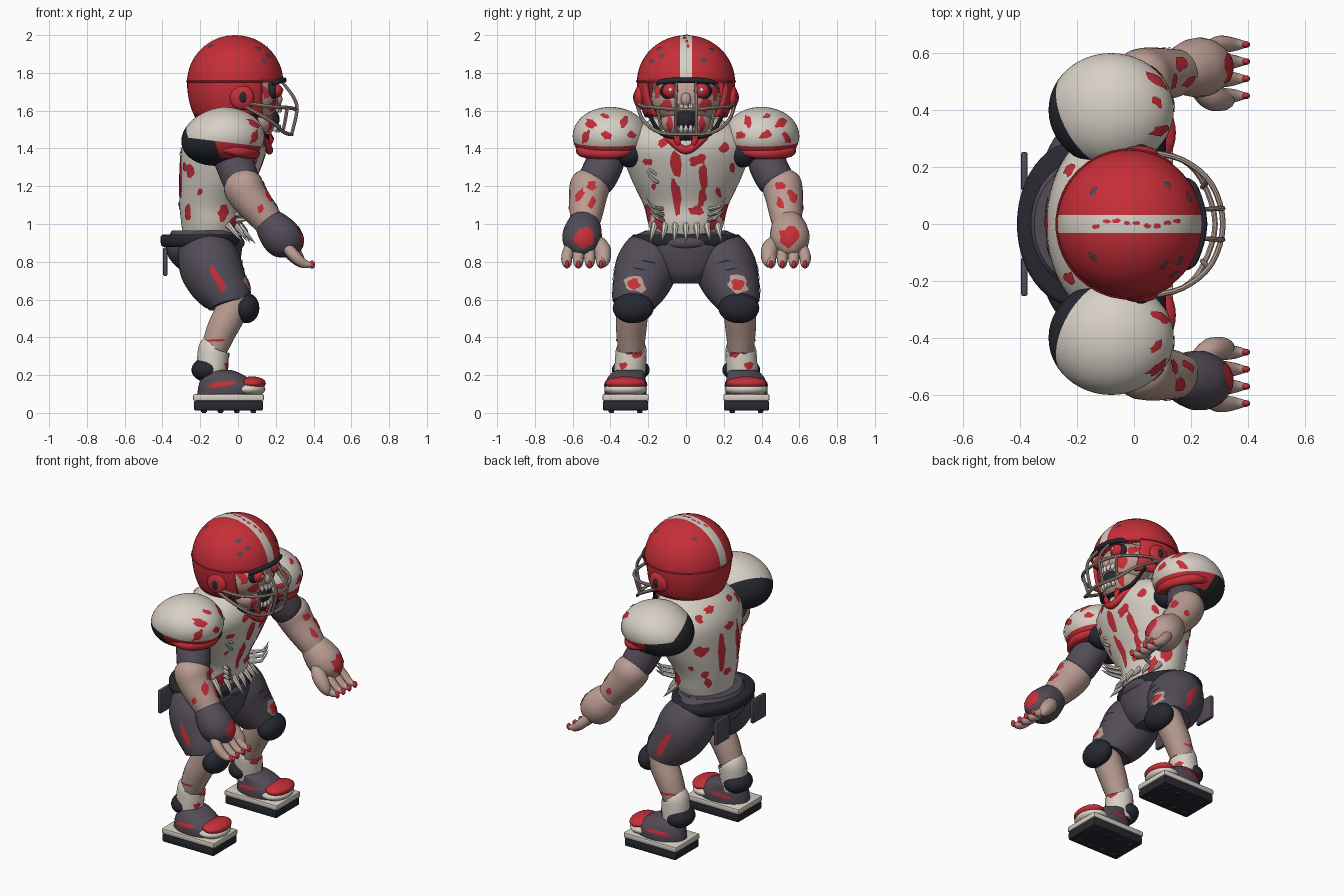
import bpy, bmesh, math, random
from mathutils import Vector, Matrix
from mathutils.bvhtree import BVHTree

random.seed(7)
MATS = {}
for mat_name, rgb in {"red": (0.57, 0.028, 0.04), "off_white": (0.68, 0.63, 0.56), "flesh": (0.49, 0.335, 0.29),
                      "charcoal": (0.085, 0.072, 0.094), "black": (0.02, 0.022, 0.03),
                      "bone": (0.46, 0.35, 0.30)}.items():
    MATS[mat_name] = bpy.data.materials.new(mat_name)
    MATS[mat_name].diffuse_color = (*rgb, 1)
TREES = {}


def finish(name, bm, *colors):
    bmesh.ops.recalc_face_normals(bm, faces=bm.faces)
    for f in bm.faces:
        f.smooth = True
    for e in bm.edges:
        e.smooth = e.calc_face_angle(0) < 0.75
    TREES[name] = BVHTree.FromBMesh(bm)
    me = bpy.data.meshes.new(name)
    bm.to_mesh(me)
    bm.free()
    ob = bpy.data.objects.new(name, me)
    bpy.context.collection.objects.link(ob)
    for c in colors:
        me.materials.append(MATS[c])
    return ob


def spline(rows, n=4):
    """Smooth interpolation through rows of numbers."""
    p = [rows[0]] + list(rows) + [rows[-1]]
    out = []
    for i in range(1, len(p) - 2):
        for k in range(n):
            t = k / n
            out.append([0.5 * (2*b + (c-a)*t + (2*a-5*b+4*c-d)*t*t + (3*b-a-3*c+d)*t**3)
                        for a, b, c, d in zip(p[i-1], p[i], p[i+1], p[i+2])])
    return out + [list(rows[-1])]


def skin(name, rings, color):
    bm = bmesh.new()
    vs = [[bm.verts.new(v) for v in r] for r in rings]
    n = len(rings[0])
    for a, b in zip(vs, vs[1:]):
        for j in range(n):
            bm.faces.new((a[j], a[(j+1) % n], b[(j+1) % n], b[j]))
    bm.faces.new(vs[0])
    bm.faces.new(vs[-1])
    return finish(name, bm, color)


def tube(name, path, color, sides=20, n=4):
    """Round limb along points of x, y, z, radius."""
    pts = spline(path, n)
    P = [Vector(p[:3]) for p in pts]
    rings, prev, u = [], None, None
    for i, p in enumerate(P):
        t = (P[min(i+1, len(P)-1)] - P[max(i-1, 0)]).normalized()
        u = t.orthogonal().normalized() if prev is None else prev.rotation_difference(t) @ u
        prev, w, r = t, t.cross(u), max(pts[i][3], 0.001)
        rings.append([p + r * (math.cos(a) * u + math.sin(a) * w)
                      for a in (j * math.tau / sides for j in range(sides))])
    return skin(name, rings, color)


def loft(name, rows, color, sides=48, n=4):
    """Stack of ellipses: z, centre x, centre y, radius x, radius y."""
    return skin(name, [[(cx + rx * math.cos(j * math.tau / sides), cy + ry * math.sin(j * math.tau / sides), z)
                        for j in range(sides)] for z, cx, cy, rx, ry in spline(rows, n)], color)


def ball_mesh(c, r, seg=28):
    bm = bmesh.new()
    bmesh.ops.create_uvsphere(bm, u_segments=seg, v_segments=seg * 2 // 3, radius=1)
    bmesh.ops.transform(bm, matrix=Matrix.Translation(c) @ Matrix.Diagonal((*r, 1)), verts=bm.verts)
    return bm


def ball(name, c, r, color, seg=28):
    return finish(name, ball_mesh(c, r, seg), color)


def cut(bm, co, no):
    bmesh.ops.bisect_plane(bm, geom=bm.verts[:] + bm.edges[:] + bm.faces[:], plane_co=co, plane_no=no)


def box(name, c, size, color, bevel=0.01):
    bm = bmesh.new()
    bmesh.ops.create_cube(bm, size=1)
    bmesh.ops.transform(bm, matrix=Matrix.Translation(c) @ Matrix.Diagonal((*size, 1)), verts=bm.verts)
    bmesh.ops.bevel(bm, geom=bm.edges[:], offset=bevel, segments=2, affect='EDGES', profile=0.5)
    return finish(name, bm, color)


def patch(target, at, d, w, h, tilt=0.0, color="red", lift=0.004):
    """Ragged thin stain laid on the surface of a part."""
    d = Vector(d).normalized()
    u = (Vector((0, 0, 1)).cross(d) if abs(d.z) < 0.95 else Vector((1, 0, 0))).normalized()
    v = d.cross(u)
    u, v = math.cos(tilt)*u + math.sin(tilt)*v, math.cos(tilt)*v - math.sin(tilt)*u
    n, bm, rings = 12, bmesh.new(), []
    rad = [random.uniform(0.65, 1.15) for _ in range(n)]
    for k in (0.02, 0.35, 0.7, 1):
        ring = []
        for j in range(n):
            a = j * math.tau / n
            p = Vector(at) + k * rad[j] * (w * math.cos(a) * u + h * math.sin(a) * v)
            hit, nor, _, _ = TREES[target].ray_cast(p + d, -d)
            ring.append(bm.verts.new(hit + lift * (nor if nor.dot(d) > 0 else -nor)) if hit else None)
        rings.append(ring)
    for a, b in zip(rings, rings[1:]):
        for j in range(n):
            q = (a[j], a[(j+1) % n], b[(j+1) % n], b[j])
            if all(q):
                bm.faces.new(q)
    finish(target + "_stain", bm, color)


# Helmet shell with centre stripe and face opening
C = Vector((-0.015, 0, 1.75))
bm = ball_mesh(C, (0.255, 0.26, 0.25), 48)
for v in bm.verts:
    if v.co.z < C.z:
        v.co.z = C.z + (v.co.z - C.z) * 1.35
for s in (1, -1):
    cut(bm, (0, 0.032 * s, 0), (0, 1, 0))
cut(bm, (0, 0, 1.565), (0, 0, 1))
cut(bm, (0.13, 0, 0), (1, 0, 0))
kill = [f for f in bm.faces if (m := f.calc_center_median()).z < 1.565 or (m.x > 0.13 and m.z < 1.75)]
bmesh.ops.delete(bm, geom=kill, context='FACES')
for f in bm.faces:
    m = f.calc_center_median()
    f.material_index = int(abs(m.y) < 0.032 and m.z > 1.75)
helmet = finish("helmet", bm, "red", "off_white")
sol = helmet.modifiers.new("thickness", 'SOLIDIFY')
sol.thickness, sol.offset = 0.02, -1
arc = [math.radians(a) for a in range(55, 306, 10)]
tube("helmet_seam", [(C.x + 0.256*math.cos(a), 0.261*math.sin(a), 1.755, 0.005) for a in arc], "red", 8, 1)
tube("helmet_brim", [(0.185, -0.155, 1.74, 0.009), (0.215, -0.12, 1.755, 0.014), (0.243, 0, 1.762, 0.015),
                     (0.215, 0.12, 1.755, 0.014), (0.185, 0.155, 1.74, 0.009)], "black", 10)
for x, y, z in ((0.1, 0.12, 1.9), (0.15, -0.12, 1.88), (-0.15, 0.12, 1.95), (-0.15, -0.12, 1.95),
                (0.12, -0.16, 1.85), (0.16, 0.08, 1.85), (0.1, -0.14, 1.92)):
    patch("helmet", (x, y, z), Vector((x, y, z)) - C, 0.02, 0.015, color="charcoal")
for i in range(9):
    patch("helmet", (-0.13 + 0.035*i, random.uniform(-.012, .012), 2), (0, 0, 1), 0.015, 0.009)

# Head and face
ball("head", (-0.03, 0, 1.69), (0.17, 0.18, 0.17), "flesh")
ball("face", (0.06, 0, 1.665), (0.155, 0.185, 0.15), "flesh")
ball("jaw", (0.09, 0, 1.535), (0.11, 0.135, 0.085), "flesh")
ball("mouth", (0.175, 0, 1.555), (0.045, 0.06, 0.055), "black")
ball("nose", (0.21, 0, 1.66), (0.025, 0.028, 0.035), "flesh")
tube("neck", [(-0.05, 0, 1.42, 0.14), (0.0, 0, 1.5, 0.12), (0.03, 0, 1.6, 0.11)], "flesh")
for i in range(5):
    y = -0.05 + 0.025 * i
    x = 0.222 - 6 * y * y
    tube("upper_tooth", [(x-.01, y, 1.63, .013), (x, y, 1.61, .013), (x+.002, y, 1.59, .004)], "off_white", 8, 2)
    tube("lower_tooth", [(x-.015, y, 1.49, .013), (x-.005, y, 1.508, .012), (x, y, 1.526, .004)], "off_white", 8, 2)
for s in (1, -1):
    ball("eye_socket", (0.18, .083*s, 1.705), (0.03, 0.055, 0.048), "black", 20)
    ball("eye", (0.195, .083*s, 1.705), (0.042, 0.042, 0.04), "red", 20)
    ball("pupil", (0.233, .083*s, 1.71), (0.007, 0.011, 0.011), "off_white", 12)
    patch("face", (0, .1*s, 1.63), (1, 0, 0), 0.035, 0.035)
    patch("face", (0, .15*s, 1.7), (1, 0, 0), 0.018, 0.045)
    patch("jaw", (0, .085*s, 1.53), (1, 0, 0), 0.02, 0.045)
    # Ear cups and face cage
    ball("ear_cup", (0.02, .245*s, 1.67), (0.065, 0.03, 0.065), "red")
    ball("ear_hole", (0.025, .262*s, 1.67), (0.026, 0.018, 0.036), "black", 16)
    tube("cage_post", [(0.235, .05*s, 1.75, .008), (0.295, .055*s, 1.67, .009), (0.312, .055*s, 1.6, .009),
                       (0.285, .055*s, 1.48, .009)], "bone", 8, 3)
    tube("cage_side", [(0.26, .15*s, 1.61, .009), (0.25, .14*s, 1.55, .009), (0.24, .13*s, 1.5, .009)], "bone", 8, 2)
    tube("chin_strap", [(0.08, .2*s, 1.59, .01), (0.13, .13*s, 1.48, .012), (0.18, 0, 1.452, .012)], "black", 8)
    tube("chin_drip", [(.16, .05*s, 1.47, .02), (.17, .045*s, 1.44, .018), (.16, .04*s, 1.4, .004)], "red", 8, 2)
for name, z0, z1, xf in (("cage_upper_bar", 1.64, 1.605, 0.312), ("cage_lower_bar", 1.62, 1.475, 0.285)):
    half = [(0.04, .255, z0, .01), (0.17, .225, (z0+z1)/2, .01), (xf-.04, .14, z1+.01, .01)]
    tube(name, half + [(xf, 0, z1, .01)] + [(x, -y, z, r) for x, y, z, r in half[::-1]], "bone", 8)

# Jersey, collar and stains
loft("jersey", [(.92, -.15, 0, .14, .17), (1.0, -.14, 0, .16, .2), (1.1, -.14, 0, .17, .225), (1.25, -.105, 0, .205, .295),
                (1.4, -.075, 0, .225, .34), (1.5, -.06, 0, .19, .28), (1.56, -.05, 0, .13, .17)], "off_white", 56)
tube("collar", [(0.06, -.16, 1.5, .014), (0.13, -.09, 1.45, .02), (0.165, 0, 1.39, .022),
                (0.13, .09, 1.45, .02), (0.06, .16, 1.5, .014)], "red", 12)
for y, z, w, h, t in ((-.055, 1.32, .03, .075, .1), (-.05, 1.13, .025, .12, .1), (.06, 1.34, .05, .028, .3), (.09, 1.24, .025, .09, .1),
                      (.06, 1.07, .045, .03, -.3), (.085, 1.14, .025, .05, -.2), (-.2, 1.33, .03, .02, 0),
                      (.2, 1.4, .035, .03, .5), (-.17, 1.2, .015, .02, 0), (.17, 1.17, .014, .03, .3), (-.12, 1.43, .04, .025, .4),
                      (.24, 1.3, .015, .03, 0), (-.13, 1.02, .02, .03, 0), (.14, 1.0, .015, .03, 0)):
    patch("jersey", (0, y, z), (1, 0, 0), w, h, t)
for y, z, w, h in ((-.09, 1.26, .03, .12), (.07, 1.24, .03, .13), (.02, 1.1, .04, .025), (0, 1.38, .05, .025),
                   (-.16, 1.3, .025, .03), (.17, 1.12, .02, .03), (-.14, 1.05, .025, .03)):
    patch("jersey", (0, y, z), (-1, 0, 0), w, h)
for s in (1, -1):
    patch("jersey", (-.2, .1*s, 1.47), (-1, 0, 1), .04, .025)
    patch("jersey", (-.2, .19*s, 1.45), (-1, 0, 1), .025, .035)
    for x, z, w, h in ((-.25, 1.28, .028, .035), (-.26, 1.06, .015, .045), (-.08, 1.06, .03, .05), (-.03, 1.0, .02, .05), (-.2, 1.17, .015, .02)):
        patch("jersey", (x, 0, z), (0, s, 0), w, h)

# Torn threads on the jersey
for i in range(7):
    y = -0.165 + 0.055 * i
    x = -0.14 + 0.16 * math.sqrt(max(0, 1 - (y / 0.21)**2))
    tube("hem_thread", [(x-.015, y, 1.0, .018), (x+.02, y*1.06, .96, .014),
                        (x+random.uniform(.04, .08), y*1.15, random.uniform(.89, .92), .001)], "off_white", 7, 2)
for s in (1, -1):
    for k in range(3):
        tube("side_thread", [(-.02, .12*s, 1.02+.03*k, .013), (0.06, (.15+.01*k)*s, 1.03+.03*k, .01),
                             (0.07, .21*s, 1.08+.03*k, .001)], "off_white", 7, 2)
for k in range(2):
    tube("rib_thread", [(0.06, -.15, 1.22+.04*k, .01), (0.075, -.18, 1.24+.04*k, .009), (0.04, -.22, 1.3+.02*k, .001)], "off_white", 7, 2)

# Pelvis, belt
loft("pelvis", [(.685, -.12, 0, .07, .09), (.74, -.145, 0, .14, .16), (.82, -.175, 0, .19, .23),
                (.9, -.18, 0, .2, .25), (.965, -.18, 0, .17, .21)], "charcoal")
loft("belt", [(.878, -.195, 0, .195, .27), (.888, -.195, 0, .212, .288), (.932, -.195, 0, .216, .292), (.945, -.195, 0, .2, .275)], "black", 48, 2)
ball("waist_front", (-.05, 0, .9), (.085, .13, .05), "charcoal")

for s in (1, -1):
    def M(*rows):
        return [(x, y * s, z, r) for x, y, z, r in rows]
    # Shoulder pad with red front trim and black rear underside
    bm = ball_mesh((-.08, .4*s, 1.465), (.22, .2, .155), 48)
    for v in bm.verts:
        v.co.z += 0.12 * min(0, v.co.x + .08)
    for co, no in (((0, 0, 1.425), (0.12, 0, 1)), ((0, 0, 1.35), (0, 0, 1)), ((-.11, 0, 1.4), (1, 0, .3)),
                   ((-.2, .4*s, 1.46), (1, .6*s, 1))):
        cut(bm, co, no)
    for f in bm.faces:
        m = f.calc_center_median()
        low = m.z < 1.425 - 0.12 * m.x
        back = (m.x + .11) + .3 * (m.z - 1.4) < 0
        rear = (m.x + .2) + .6 * (abs(m.y) - .4) + (m.z - 1.46) < 0
        f.material_index = 2 if (low and back) or (rear and back) or m.z < 1.35 else int(low)
    finish("shoulder_pad", bm, "off_white", "red", "black")
    ball("armpit", (-.01, .3*s, 1.375), (.09, .08, .075), "black", 20)
    tube("sleeve_trim", M((-.1, .56, 1.4, .012), (0, .55, 1.385, .03), (.07, .47, 1.375, .03), (.085, .38, 1.375, .03),
                          (.05, .29, 1.385, .02)), "red", 12)
    for y, z, w, h in ((.33, 1.54, .022, .035), (.42, 1.47, .035, .025), (.5, 1.53, .033, .024), (.53, 1.46, .018, .04),
                       (.29, 1.47, .028, .022), (.43, 1.57, .025, .012)):
        patch("shoulder_pad", (0, y*s, z), (1, 0, 0), w, h, s * .4)
    # Arm
    tube("sleeve", M((-.07, .4, 1.42, .09), (-.02, .43, 1.32, .1), (.02, .48, 1.22, .095), (.03, .49, 1.2, .06)), "charcoal")
    tube("forearm", M((.0, .48, 1.26, .05), (.02, .505, 1.215, .103), (.06, .52, 1.14, .1), (.14, .53, 1.04, .085), (.19, .54, .97, .07)), "flesh")
    for y, z, w, h in ((.5, 1.16, .025, .03), (.56, 1.1, .022, .045), (.5, 1.05, .02, .045)):
        patch("forearm", (0, y*s, z), (1, 0, .3), w, h, s * .3)
    patch("forearm", (.12, 0, 1.08), (0, s, 0), .02, .025)
    # Hand, one gloved and one bare
    skin_color = "flesh" if s > 0 else "charcoal"
    tube("hand", M((.15, .53, 1.03, .07), (.18, .54, .99, .092), (.23, .55, .93, .105), (.28, .55, .88, .085), (.31, .55, .84, .03)), skin_color)
    patch("hand", (.3, .545*s, .93), (1, 0, 0), .055, .06)
    for y in (.45, .51, .57, .63):
        b = .54 + (y - .54) * .75
        tube("finger", M((.25, b, .89, .03), (.3, y, .83, .031), (.35, y, .79, .024), (.39, y, .785, .012)), "flesh", 12)
        ball("nail", (.392, y*s, .785), (.016, .012, .022), "red", 12)
    tube("thumb", M((.22, .48, .92, .03), (.27, .445, .87, .045), (.32, .435, .81, .035), (.34, .44, .775, .012)), "flesh", 14)
    # Leg
    tube("thigh", M((-.17, .14, .94, .08), (-.175, .16, .88, .14), (-.15, .2, .79, .165), (-.115, .23, .71, .158),
                    (-.06, .265, .62, .13), (-.045, .275, .575, .115)), "charcoal", 28)
    patch("thigh", (-.11, 0, .71), (0, s, 0), .022, .095, -s * .5)
    patch("thigh", (0, .27*s, .67), (1, 0, .2), .065, .05, color="flesh")
    patch("thigh", (0, .275*s, .665), (1, 0, .2), .036, .036, lift=.008)
    for y, z in ((.2, .8), (.24, .76)):
        patch("thigh", (0, y*s, z), (1, 0, 0), .04, .006, s * .2, "black")
    ball("knee_pad", (.045, .28*s, .555), (.068, .108, .08), "black")
    tube("shin", M((.0, .28, .62, .085), (-.04, .285, .53, .085), (-.09, .29, .43, .08), (-.14, .29, .3, .065)), "flesh")
    tube("sock", M((-.12, .29, .35, .075), (-.13, .29, .33, .082), (-.135, .295, .25, .083), (-.14, .3, .18, .08)), "off_white")
    for y, z in ((.26, .31), (.33, .25), (.3, .33)):
        patch("sock", (0, y*s, z), (1, 0, 0), .028, .02, .3)
    patch("shin", (-.12, 0, .385), (0, s, 0), .05, .008)
    ball("ankle_pad", (-.168, .292*s, .228), (.078, .1, .063), "black")
    # Shoe, sole and cleats
    loft("shoe", [(.095, -.05, .32*s, .165, .11), (.14, -.05, .32*s, .16, .112), (.185, -.07, .315*s, .125, .1),
                  (.215, -.09, .305*s, .09, .085), (.228, -.1, .3*s, .06, .06)], "charcoal", 36)
    ball("toe_rand", (.055, .32*s, .125), (.09, .113, .04), "off_white")
    ball("toe_cap", (.075, .32*s, .157), (.072, .108, .036), "red")
    for side in (1, -1):
        patch("shoe", (-.09, .32*s, .15), (0, side, 0), .09, .014, -.12 * side)
    box("midsole", (-.05, .32*s, .082), (.375, .245, .035), "off_white", .008)
    box("outsole", (-.05, .32*s, .039), (.365, .24, .052), "black", .008)
    for i in range(4):
        for j in (-1, 1):
            box("cleat", (-.18 + .087*i, .32*s + .075*j, .012), (.03, .03, .024), "black", .006)
    # Rear hip flap
    box("hip_flap", (-.385, .185*s, .8), (.024, .135, .15), "charcoal", .008)
